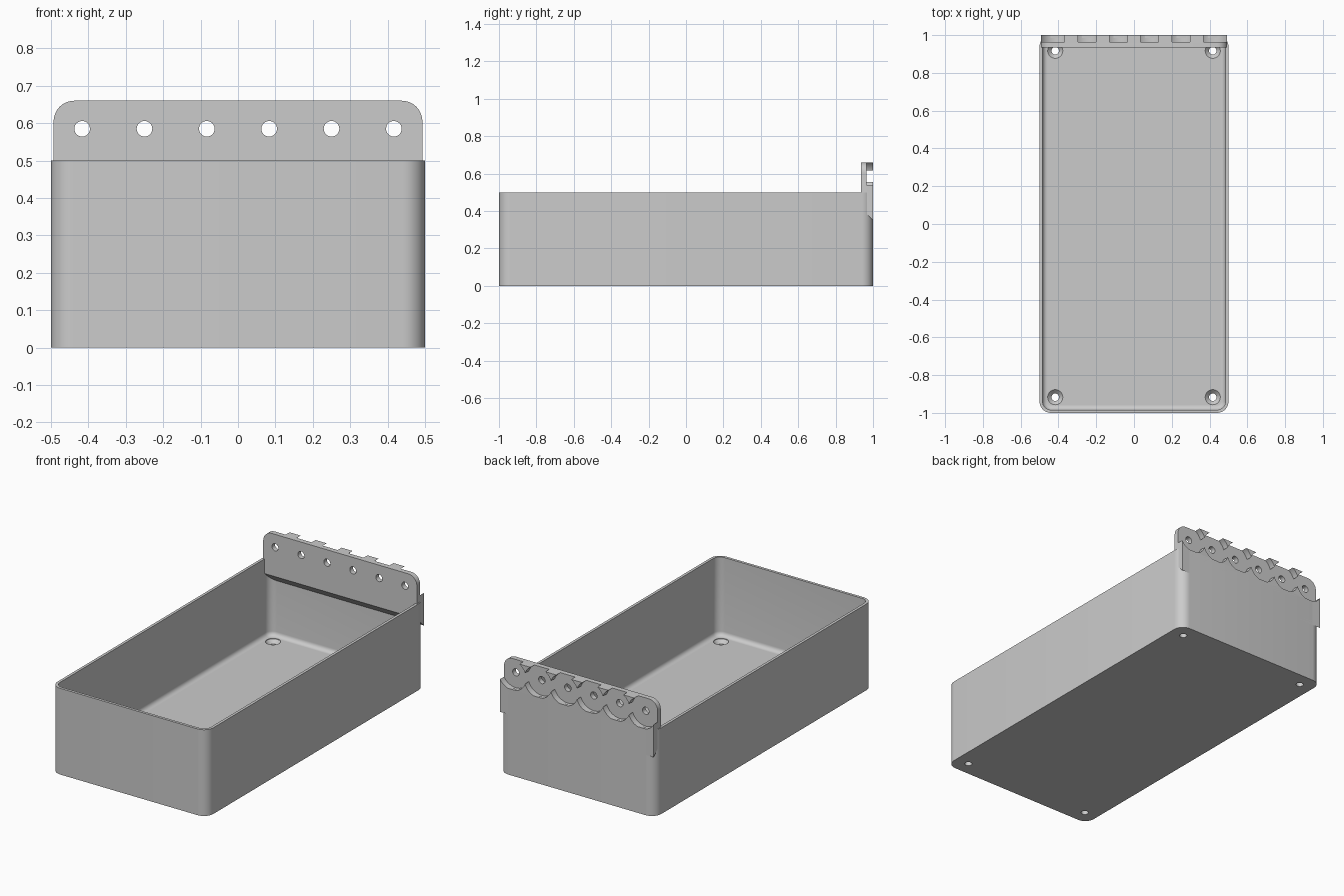
import bpy, bmesh
from math import sin, cos, pi, radians
from mathutils import Vector

if "Cube" in bpy.data.objects:
    bpy.data.objects.remove(bpy.data.objects["Cube"])

grey = bpy.data.materials.new("light_grey_plastic")
grey.use_nodes = True
grey.diffuse_color = (0.6, 0.6, 0.6, 1)
grey.node_tree.nodes["Principled BSDF"].inputs["Base Color"].default_value = (0.6, 0.6, 0.6, 1)

CORNER = 0.06      # outer corner radius
WALL = 0.016
FLOOR = 0.045
FILLET = 0.025
HOOK_Z = 0.585     # height of the row of plate holes


def loft(name, rings):
    """Skin a stack of equal-length point rings and cap both ends."""
    bm = bmesh.new()
    loops = [[bm.verts.new(p) for p in ring] for ring in rings]
    for a, b in zip(loops, loops[1:]):
        for i in range(len(a)):
            j = (i + 1) % len(a)
            bm.faces.new((a[i], a[j], b[j], b[i]))
    bm.faces.new(loops[0][::-1])
    bm.faces.new(loops[-1])
    bmesh.ops.recalc_face_normals(bm, faces=bm.faces)
    mesh = bpy.data.meshes.new(name)
    bm.to_mesh(mesh)
    bm.free()
    mesh.materials.append(grey)
    obj = bpy.data.objects.new(name, mesh)
    bpy.context.collection.objects.link(obj)
    return obj


def arc(cx, cy, r, start, steps=8):
    angles = [start + pi / 2 * i / steps for i in range(steps + 1)]
    return [(cx + r * cos(a), cy + r * sin(a)) for a in angles]


def tray_ring(inset, z):
    """Rounded rectangle of the tray footprint, shrunk by inset."""
    x, y = 0.5 - CORNER, 1 - CORNER
    pts = []
    for k, (sx, sy) in enumerate(((1, 1), (-1, 1), (-1, -1), (1, -1))):
        pts += arc(sx * x, sy * y, CORNER - inset, k * pi / 2)
    return [(px, py, z) for px, py in pts]


def drill(target, centre, axis, profile, steps=48):
    """Cut a turned shape; profile lists (radius, distance along axis)."""
    rings = []
    for r, d in profile:
        ring = []
        for i in range(steps):
            u, v = r * cos(2 * pi * i / steps), r * sin(2 * pi * i / steps)
            offset = Vector((u, v, d)) if axis == "z" else Vector((u, d, v))
            ring.append(Vector(centre) + offset)
        rings.append(ring)
    cutter = loft("cutter", rings)
    cutter.hide_render = True
    mod = target.modifiers.new("drill", "BOOLEAN")
    mod.operation, mod.solver, mod.object = "DIFFERENCE", "EXACT", cutter
    select(target)
    bpy.ops.object.modifier_apply(modifier=mod.name)
    bpy.data.objects.remove(cutter)


def select(obj):
    bpy.ops.object.select_all(action="DESELECT")
    obj.select_set(True)
    bpy.context.view_layer.objects.active = obj


# Tray: outside wall, rim, inside wall, floor fillet
rings = [tray_ring(0, 0), tray_ring(0, 0.5), tray_ring(WALL, 0.5)]
for i in range(7):
    a = pi / 2 * i / 6
    rings.append(tray_ring(WALL + FILLET * (1 - cos(a)), FLOOR + FILLET * (1 - sin(a))))
tray = loft("tray", rings)

# Countersunk screw holes in the floor corners
for x in (-0.417, 0.417):
    for y in (-0.917, 0.917):
        drill(tray, (x, y, 0), "z",
              [(0.02, -0.05), (0.02, 0.022), (0.04, FLOOR - 0.003), (0.04, 0.1)])

# Hanging plate: rounded top corners, underside sloping down to the back
half, top, radius = 0.493, 0.66, 0.055
upper = (arc(half - radius, top - radius, radius, 0)
         + arc(radius - half, top - radius, radius, pi / 2))


def plate_ring(y, bottom):
    return [(x, y, z) for x, z in upper + [(-half, bottom), (half, bottom)]]


plate = loft("hanging_plate", [plate_ring(0.935, 0.415), plate_ring(1, 0.35)])

# Round rear pockets, overlapping into teeth, each with a through hole
for i in range(6):
    drill(plate, ((i - 2.5) / 6, 0, HOOK_Z), "y",
          [(0.0208, 0.9), (0.0208, 0.964), (0.089, 0.964), (0.089, 1.05)])

for part in (tray, plate):
    select(part)
    bpy.ops.object.shade_smooth_by_angle(angle=radians(30))
